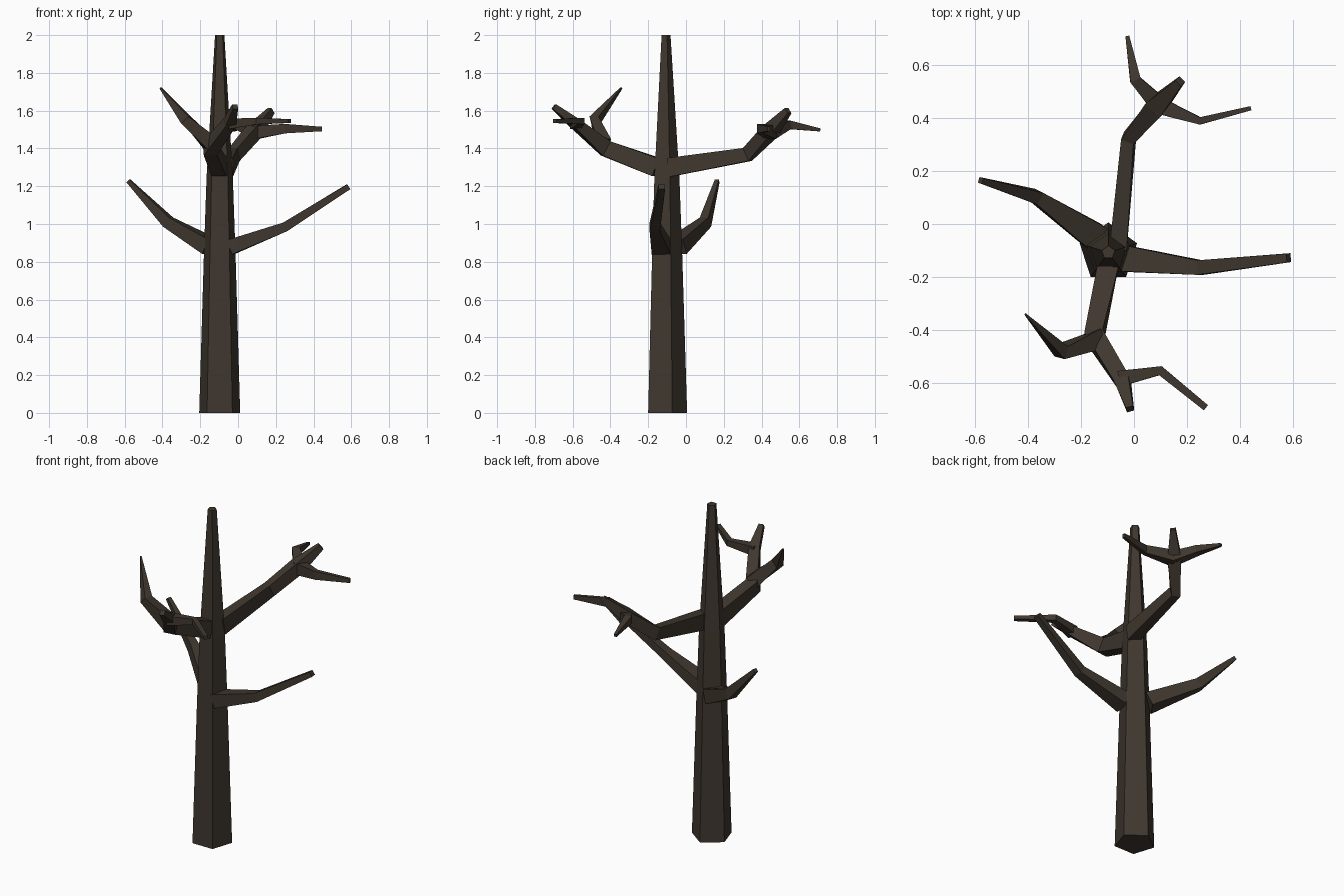
import bpy, bmesh, math
from mathutils import Vector

if "Cube" in bpy.data.objects:
    bpy.data.objects.remove(bpy.data.objects["Cube"])

bark = bpy.data.materials.new("dark bark")
bark.diffuse_color = (0.050, 0.038, 0.028, 1)
bark.use_nodes = True
bark.node_tree.nodes["Principled BSDF"].inputs["Base Color"].default_value = bark.diffuse_color


def build(name, rings):
    """Skin a list of equal-length rings and cap both ends."""
    bm = bmesh.new()
    vs = [[bm.verts.new(p) for p in r] for r in rings]
    n = len(vs[0])
    for a, b in zip(vs, vs[1:]):
        for i in range(n):
            j = (i + 1) % n
            bm.faces.new((a[i], a[j], b[j], b[i]))
    bm.faces.new(vs[0][::-1])
    bm.faces.new(vs[-1])
    bmesh.ops.recalc_face_normals(bm, faces=bm.faces)
    me = bpy.data.meshes.new(name)
    bm.to_mesh(me)
    bm.free()
    me.materials.append(bark)
    ob = bpy.data.objects.new(name, me)
    bpy.context.collection.objects.link(ob)
    return ob


def branch(name, *pts):
    """Four-sided tapering limb; each point is x, y, z, width, height."""
    P = [Vector(p[:3]) for p in pts]
    rings = []
    for i, p in enumerate(pts):
        d1 = (P[i] - P[i - 1]).normalized() if i else Vector()
        d2 = (P[i + 1] - P[i]).normalized() if i + 1 < len(P) else Vector()
        t = (d1 + d2).normalized()
        s = t.cross(Vector((0, 0, 1))).normalized()
        u = s.cross(t)
        s, u = s * p[3] / 2, u * p[4] / 2
        rings.append([P[i] + s + u, P[i] - s + u, P[i] - s - u, P[i] + s - u])
    return build(name, rings)


# Trunk: tapering pentagon with a flat side to the front
trunk = [(0, .114), (.84, .088), (1.25, .073), (1.36, .066), (2, .026)]
build("trunk", [[(-.097 + r * math.cos(math.radians(90 + 72 * k)),
                  -.108 + r * math.sin(math.radians(90 + 72 * k)), z)
                 for k in range(5)] for z, r in trunk])

# Low side limbs
branch("low_right_limb", (-.04, -.13, .877, .10, .08),
       (.25, -.165, .985, .055, .05), (.585, -.128, 1.197, .034, .03))
branch("low_left_limb", (-.145, -.05, .88, .105, .085),
       (-.37, .103, 1.01, .05, .06), (-.58, .165, 1.228, .022, .022))

# Back limb with three twigs
branch("back_limb", (-.06, -.09, 1.30, .066, .10), (-.02, .325, 1.368, .05, .075),
       (.085, .445, 1.49, .075, .07), (.175, .54, 1.60, .03, .035))
branch("back_twig_left", (.09, .455, 1.485, .065, .06),
       (.005, .545, 1.525, .042, .045), (-.025, .71, 1.498, .015, .016))
branch("back_twig_right", (.09, .45, 1.485, .065, .07),
       (.25, .39, 1.505, .028, .05), (.442, .438, 1.503, .016, .024))

# Front limb with three twigs
branch("front_limb", (-.098, -.155, 1.30, .08, .10), (-.15, -.425, 1.40, .07, .085),
       (-.045, -.59, 1.535, .06, .05), (-.015, -.70, 1.622, .028, .03))
branch("front_twig_left", (-.14, -.44, 1.42, .075, .08),
       (-.275, -.482, 1.55, .05, .055), (-.41, -.342, 1.72, .008, .01))
branch("front_twig_right", (-.055, -.585, 1.53, .06, .055),
       (.10, -.555, 1.545, .035, .035), (.272, -.695, 1.545, .025, .02))
